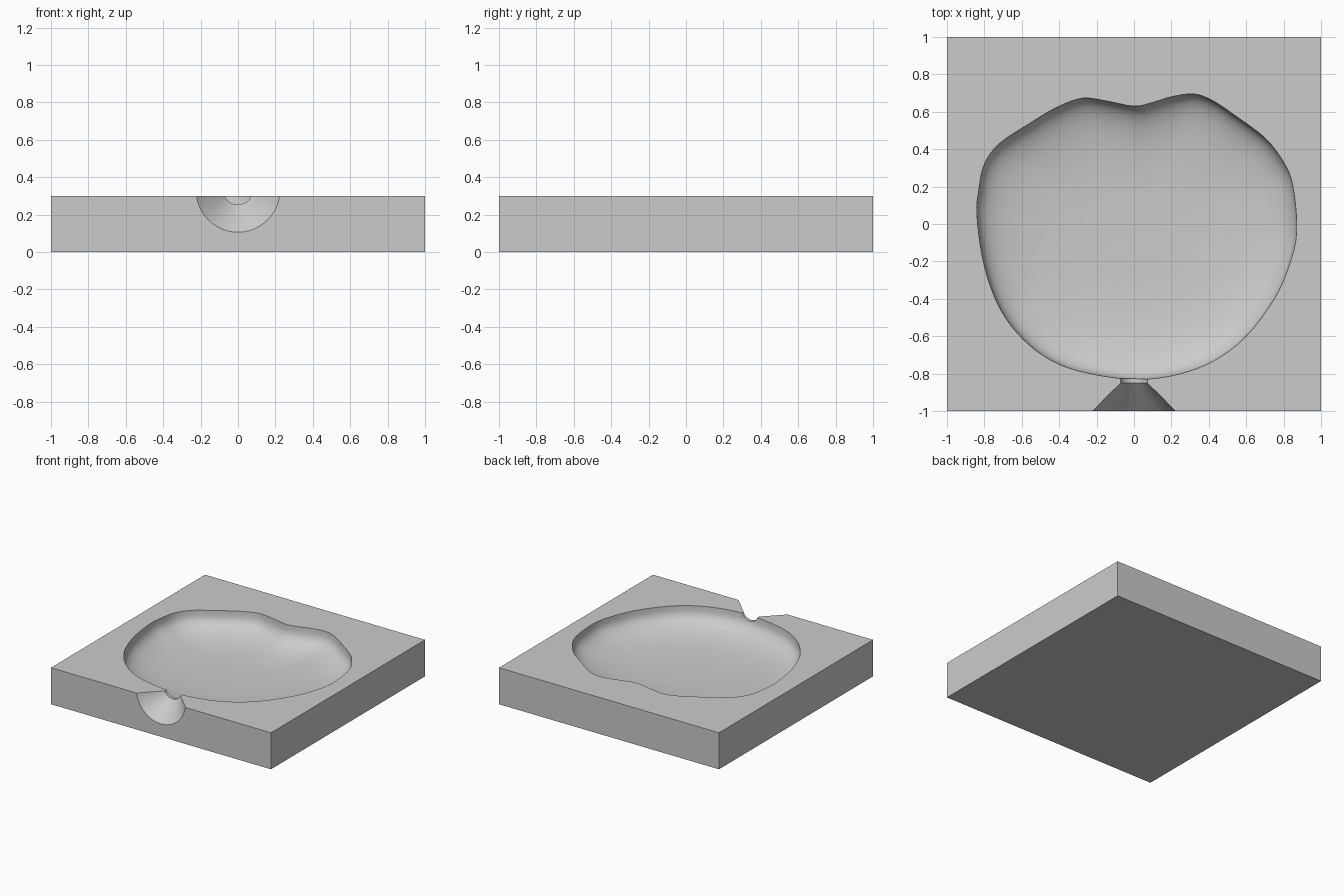
import bpy, bmesh, math
from mathutils import Vector

cube = bpy.data.objects.get("Cube")
if cube:
    bpy.data.objects.remove(cube, do_unlink=True)

TOP = 0.3            # block height
DEPTH = 0.2          # cavity depth
CENTRE = Vector((0.0, -0.05))

grey = bpy.data.materials.new("plain grey")
grey.use_nodes = True
grey.diffuse_color = (0.6, 0.6, 0.6, 1)
grey.node_tree.nodes["Principled BSDF"].inputs["Base Color"].default_value = (0.6, 0.6, 0.6, 1)


def make_object(name, bm):
    bmesh.ops.recalc_face_normals(bm, faces=bm.faces)
    mesh = bpy.data.meshes.new(name)
    bm.to_mesh(mesh)
    bm.free()
    mesh.materials.append(grey)
    obj = bpy.data.objects.new(name, mesh)
    bpy.context.collection.objects.link(obj)
    return obj


def skin_rings(name, rings):
    """Closed solid through a list of equally long point rings."""
    bm = bmesh.new()
    loops = [[bm.verts.new(p) for p in ring] for ring in rings]
    n = len(loops[0])
    for a, b in zip(loops, loops[1:]):
        for i in range(n):
            j = (i + 1) % n
            bm.faces.new((a[i], a[j], b[j], b[i]))
    bm.faces.new(loops[0])
    bm.faces.new(loops[-1])
    return make_object(name, bm)


def smooth_loop(points, steps):
    """Closed Catmull-Rom curve through the points."""
    pts = [Vector(p) for p in points]
    n = len(pts)
    out = []
    for i in range(n):
        a, b, c, d = (pts[(i + k) % n] for k in (-1, 0, 1, 2))
        for s in range(steps):
            t = s / steps
            out.append(0.5 * (2 * b + (c - a) * t + (2 * a - 5 * b + 4 * c - d) * t ** 2
                              + (3 * b - a - 3 * c + d) * t ** 3))
    return out


# Block
bm = bmesh.new()
bmesh.ops.create_cube(bm, size=1)
for v in bm.verts:
    v.co = (v.co.x * 2, v.co.y * 2, (v.co.z + 0.5) * TOP)
block = make_object("mould_block", bm)

# Fruit-shaped cavity: rim outline shrunk along a rounded bowl profile
outline = smooth_loop([
    (0, .63), (.1, .65), (.2, .68), (.32, .695), (.42, .66), (.54, .58), (.7, .46),
    (.8, .33), (.85, .2), (.87, -.04), (.83, -.22), (.75, -.4), (.6, -.6),
    (.43, -.73), (.25, -.8), (.06, -.83), (-.12, -.82), (-.35, -.77), (-.52, -.68),
    (-.66, -.54), (-.75, -.38), (-.81, -.18), (-.84, .05), (-.83, .18), (-.8, .32),
    (-.72, .43), (-.57, .53), (-.42, .62), (-.28, .672), (-.16, .66)], 4)


def cavity_ring(scale, z):
    return [((p - CENTRE) * scale + CENTRE).to_3d() + Vector((0, 0, z)) for p in outline]


rings = [cavity_ring(1, TOP + 0.05)]
STEPS = 18
for k in range(STEPS):
    angle = math.pi / 2 * k / STEPS
    rings.append(cavity_ring(math.cos(angle) ** (2 / 3),
                             TOP - DEPTH * math.sin(angle) ** (2 / 3)))
cavity = skin_rings("cavity_cutter", rings)

# Pouring funnel and short runner, turned about a y axis just above the top
AXIS_Z, SIDES = 0.33, 48
funnel = skin_rings("funnel_cutter", [
    [(r * math.cos(2 * math.pi * i / SIDES), y, AXIS_Z + r * math.sin(2 * math.pi * i / SIDES))
     for i in range(SIDES)]
    for y, r in ((-1.05, 0.273), (-0.85, 0.077), (-0.75, 0.077))])

# Carve both out of the block
bpy.ops.object.select_all(action='DESELECT')
bpy.context.view_layer.objects.active = block
block.select_set(True)
for cutter in (cavity, funnel):
    cutter.hide_render = True
    mod = block.modifiers.new(cutter.name, 'BOOLEAN')
    mod.operation = 'DIFFERENCE'
    mod.solver = 'EXACT'
    mod.object = cutter
    bpy.ops.object.modifier_apply(modifier=mod.name)
    bpy.data.objects.remove(cutter, do_unlink=True)

bpy.ops.object.shade_smooth_by_angle(angle=math.radians(30))
